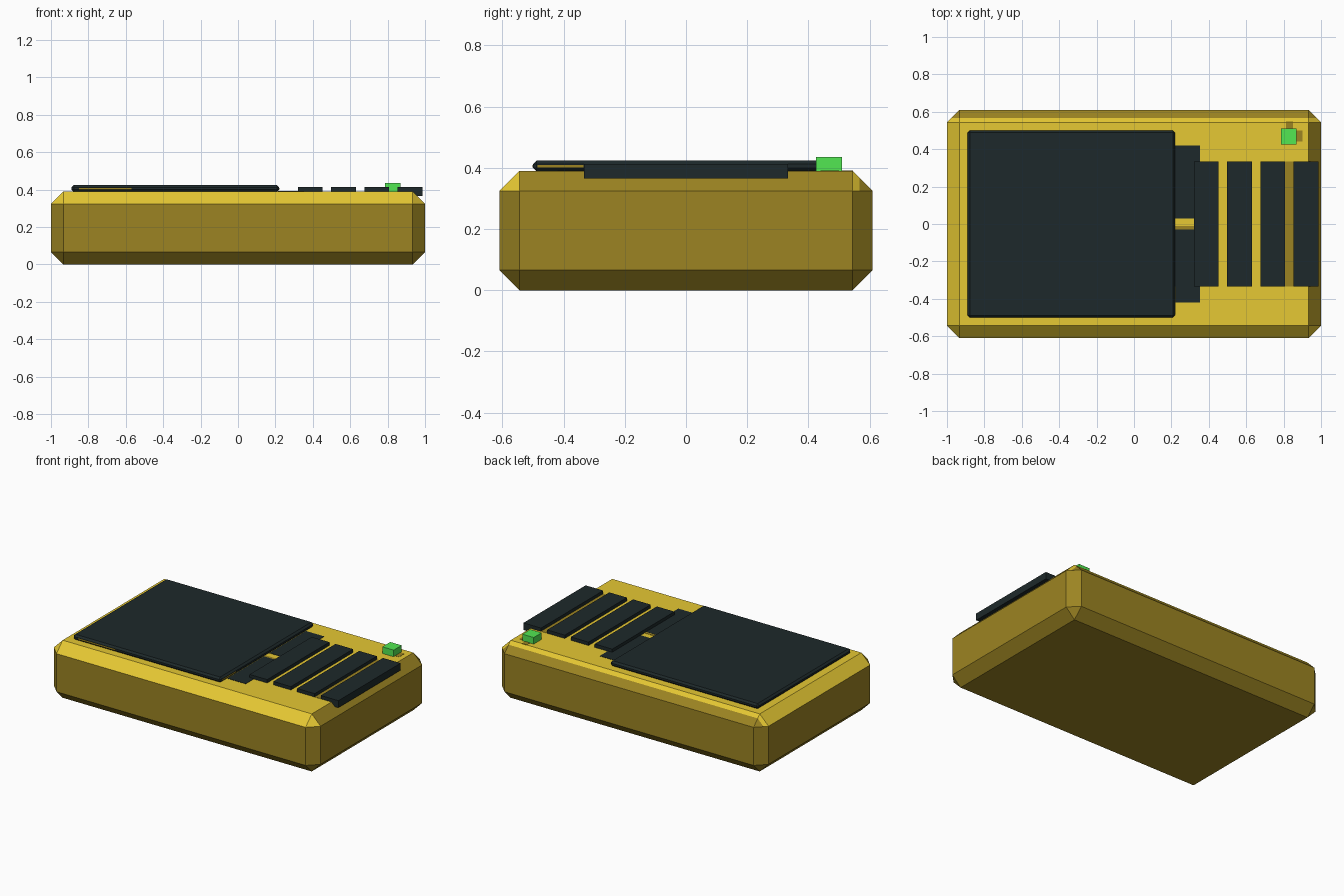
import bpy
import bmesh

if "Cube" in bpy.data.objects:
    bpy.data.objects.remove(bpy.data.objects["Cube"])


def material(name, rgb):
    m = bpy.data.materials.new(name)
    m.diffuse_color = (*rgb, 1)
    m.use_nodes = True
    m.node_tree.nodes["Principled BSDF"].inputs["Base Color"].default_value = m.diffuse_color
    return m


gold = material("bright_gold", (0.79, 0.58, 0.033))
brown = material("dark_gold", (0.332, 0.231, 0.016))
dark = material("dark_slate", (0.0125, 0.022, 0.0235))
green = material("bright_green", (0.09, 0.84, 0.09))


def box(name, lo, hi, mat, bevel=0):
    """Axis-aligned box between two corners, optionally chamfered."""
    me = bpy.data.meshes.new(name)
    bm = bmesh.new()
    bmesh.ops.create_cube(bm, size=1)
    for v in bm.verts:
        v.co = [l if c < 0 else h for c, l, h in zip(v.co, lo, hi)]
    if bevel:
        bmesh.ops.bevel(bm, geom=bm.edges[:], offset=bevel, offset_type='OFFSET',
                        segments=1, profile=0.5, affect='EDGES')
    bm.to_mesh(me)
    bm.free()
    me.materials.append(mat)
    ob = bpy.data.objects.new(name, me)
    bpy.context.collection.objects.link(ob)
    return ob


# Chamfered case: bright top with front and left chamfers, darker elsewhere
case = box("case", (-1, -0.61, 0), (1, 0.61, 0.39), brown, 0.066)
case.data.materials.append(gold)
bm = bmesh.new()
bm.from_mesh(case.data)
# Cut the back chamfer so that only its upper strip is bright
back = [f for f in bm.faces if f.normal.y > 0.3 and f.normal.z > 0.3]
geom = back + list({e for f in back for e in f.edges}) + list({v for f in back for v in f.verts})
bmesh.ops.bisect_plane(bm, geom=geom, plane_co=(0, 0.566, 0), plane_no=(0, 1, 0))
bm.normal_update()
for f in bm.faces:
    n, c = f.normal, f.calc_center_median()
    f.material_index = int(n.z > 0.3 and n.x < 0.6 and c.y < 0.566)
bm.to_mesh(case.data)
bm.free()

# Screen slab with worn side strips
box("screen", (-0.89, -0.5, 0.388), (0.22, 0.5, 0.424), dark, 0.012)
box("screen_front_wear", (-0.85, -0.501, 0.401), (-0.57, -0.495, 0.410), brown)
box("screen_right_wear", (0.215, -0.485, 0.401), (0.221, -0.335, 0.410), brown)

# Flat dark painted patches beside the screen
for side, y0, y1 in (("front", -0.42, -0.03), ("back", 0.03, 0.42)):
    box(side + "_patch", (0.215, y0, 0.385), (0.352, y1, 0.392), dark)

# Row of four keys, the last one overhanging the chamfer
for i in range(4):
    x = 0.32 + i * 0.178
    box(f"key_{i + 1}", (x, -0.333, 0.365), (x + 0.132, 0.333, 0.413), dark)

# Thin darker marks painted on the top
marks = {
    "key_gap_mark": (0.808, -0.333, 0.856, 0.333),
    "patch_gap_mark": (0.215, -0.03, 0.325, -0.012),
    "light_side_mark": (0.865, 0.44, 0.9, 0.5),
    "light_back_mark": (0.812, 0.505, 0.85, 0.545),
}
for name, (x0, y0, x1, y1) in marks.items():
    box(name, (x0, y0, 0.386), (x1, y1, 0.3915), brown)

# Indicator light
box("indicator_light", (0.785, 0.425, 0.385), (0.87, 0.51, 0.435), green)
